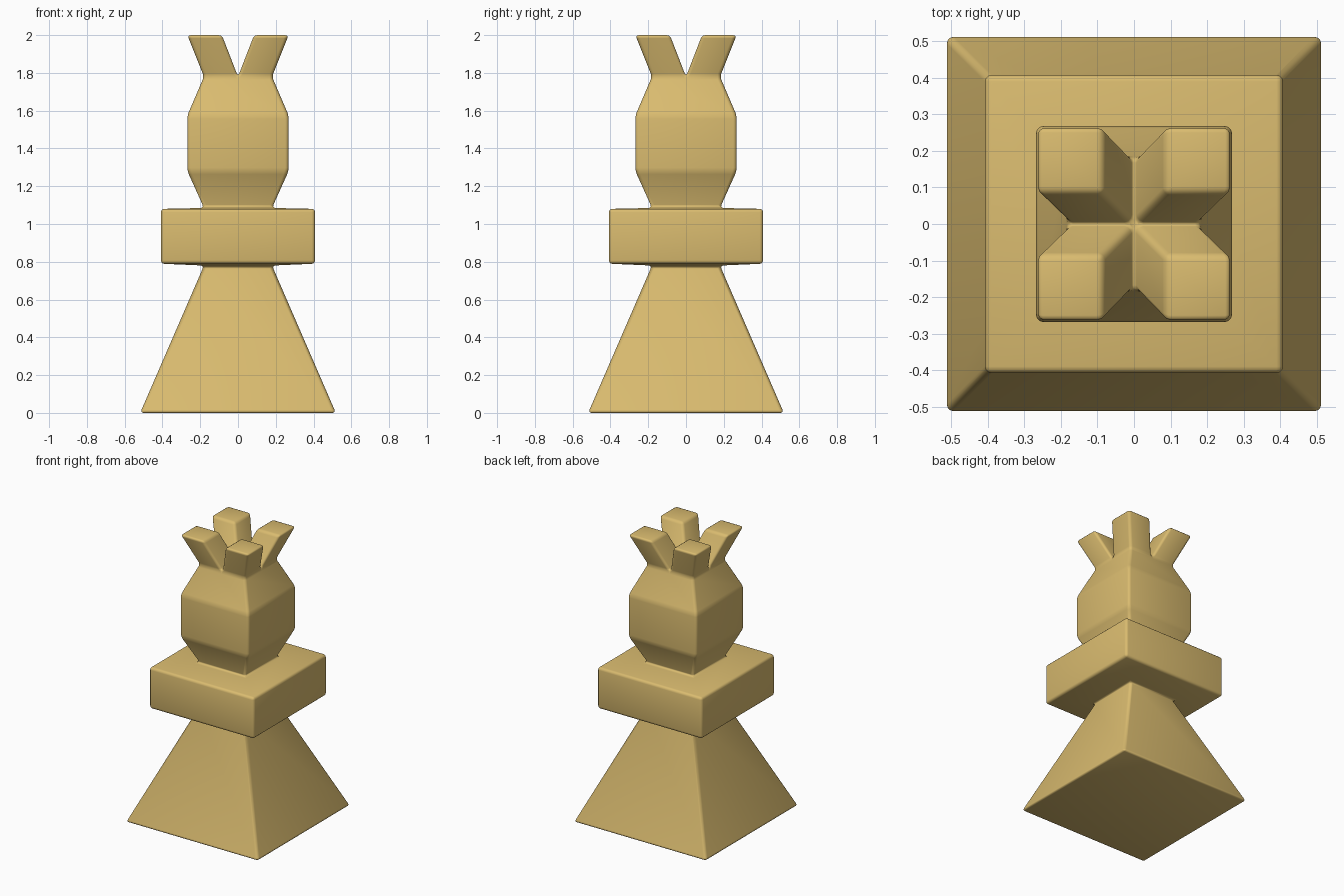
import bpy, bmesh

if "Cube" in bpy.data.objects:
    bpy.data.objects.remove(bpy.data.objects["Cube"])

gold = bpy.data.materials.new("pale gold")
gold.diffuse_color = (0.70, 0.50, 0.16, 1)
gold.use_nodes = True
gold.node_tree.nodes["Principled BSDF"].inputs["Base Color"].default_value = gold.diffuse_color

bm = bmesh.new()


def ring(h, z):
    # Square ring of 8 points: corners and side midpoints
    pts = [(-1, -1), (0, -1), (1, -1), (1, 0), (1, 1), (0, 1), (-1, 1), (-1, 0)]
    return [bm.verts.new((x * h, y * h, z)) for x, y in pts]


# Square-section body: (half width, height) from foot to crown base
profile = [(0.518, 0), (0.18, 0.78), (0.408, 0.79), (0.408, 1.08),
           (0.18, 1.085), (0.268, 1.28), (0.268, 1.575), (0.18, 1.78)]
rings = [ring(h, z) for h, z in profile]
bm.faces.new(rings[0][::-1])
for a, b in zip(rings, rings[1:]):
    for i in range(8):
        j = (i + 1) % 8
        bm.faces.new((a[i], a[j], b[j], b[i]))

# Four splayed crown points, one on each quarter of the top
top = rings[-1]
centre = bm.verts.new((0, 0, 1.78))
for k in (0, 2, 4, 6):
    base = [top[k], top[(k + 1) % 8], centre, top[k - 1]]
    sx = 1 if top[k].co.x > 0 else -1
    sy = 1 if top[k].co.y > 0 else -1
    tip = []
    for v in base:
        tx = 0.268 if abs(v.co.x) > 0.1 else 0.085
        ty = 0.268 if abs(v.co.y) > 0.1 else 0.085
        tip.append(bm.verts.new((sx * tx, sy * ty, 2.0)))
    for i in range(4):
        j = (i + 1) % 4
        bm.faces.new((base[i], base[j], tip[j], tip[i]))
    bm.faces.new(tip)

# Merge the flat side halves so only real edges remain
bmesh.ops.recalc_face_normals(bm, faces=bm.faces[:])
bmesh.ops.dissolve_limit(bm, angle_limit=0.01, verts=bm.verts[:], edges=bm.edges[:])

mesh = bpy.data.meshes.new("chess_queen")
bm.to_mesh(mesh)
bm.free()
mesh.materials.append(gold)
obj = bpy.data.objects.new("chess_queen", mesh)
bpy.context.collection.objects.link(obj)

# Softly rounded edges
bevel = obj.modifiers.new("soft edges", 'BEVEL')
bevel.width = 0.018
bevel.segments = 3
bevel.limit_method = 'ANGLE'
bevel.angle_limit = 0.3
for p in mesh.polygons:
    p.use_smooth = True
